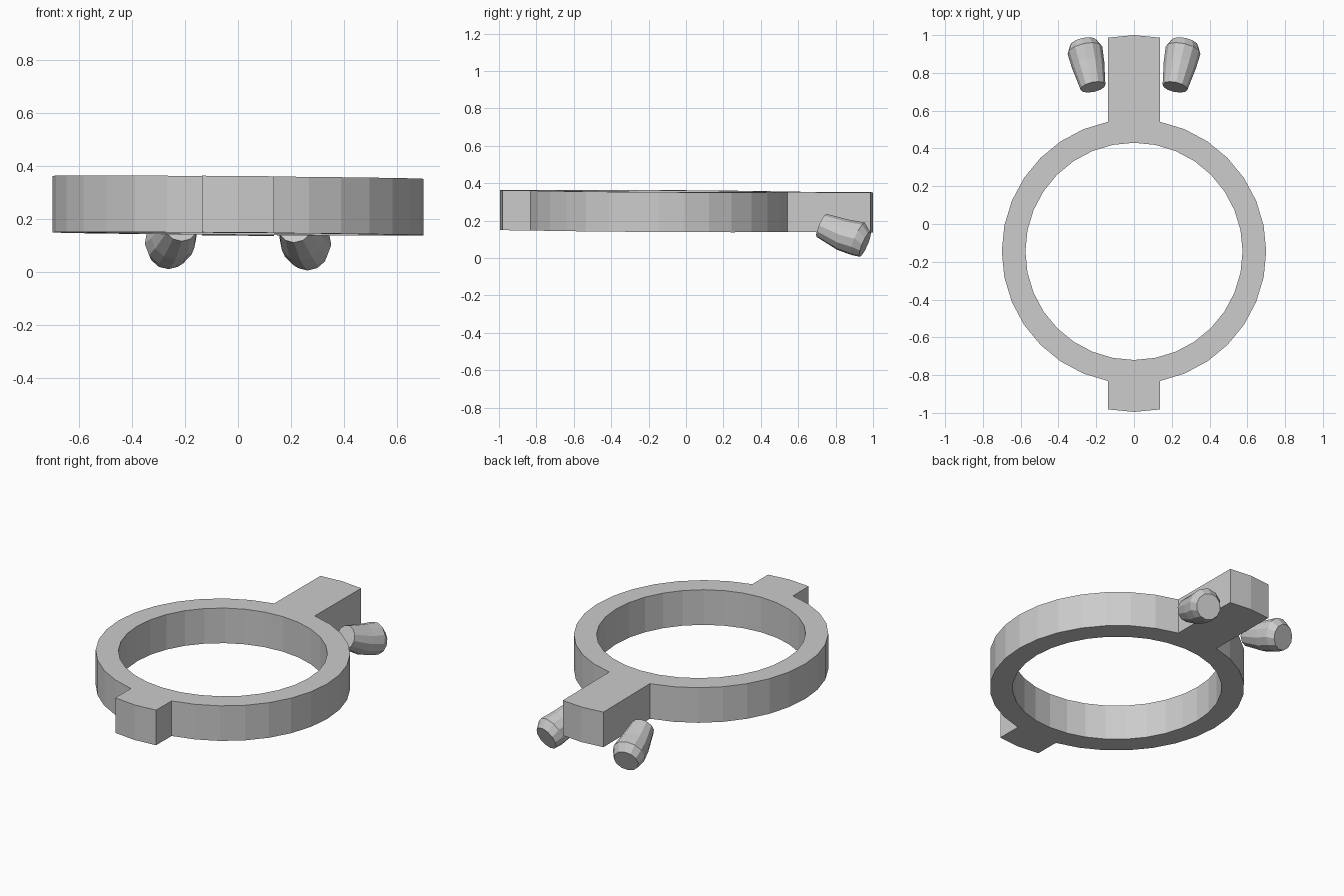
import bpy, bmesh
from math import sin, cos, pi
from mathutils import Vector

if "Cube" in bpy.data.objects:
    bpy.data.objects.remove(bpy.data.objects["Cube"])

N, CY, R_OUT, R_IN = 32, -0.145, 0.70, 0.575


def make_object(name, bm):
    bmesh.ops.recalc_face_normals(bm, faces=bm.faces)
    mesh = bpy.data.meshes.new(name)
    bm.to_mesh(mesh)
    bm.free()
    obj = bpy.data.objects.new(name, mesh)
    bpy.context.collection.objects.link(obj)
    return obj


def lean(x, y):
    # the whole band leans very slightly
    return -0.008 * x - 0.006 * y


# Ring band with a long tab at the back and a short one at the front
bm = bmesh.new()
TOP, BOTTOM = 0.357, 0.144


def pair(x, y):
    return [bm.verts.new((x, y, z + lean(x, y))) for z in (BOTTOM, TOP)]


outer, inner = [], []
for i in range(N):
    a = 2 * pi * i / N
    outer.append(pair(R_OUT * sin(a), CY + R_OUT * cos(a)))
    inner.append(pair(R_IN * sin(a), CY + R_IN * cos(a)))
tab_edges = {N - 1, 0, N // 2 - 1, N // 2}
for i in range(N):
    j = (i + 1) % N
    o, p, q, r = outer[i], outer[j], inner[i], inner[j]
    bm.faces.new((q[0], q[1], r[1], r[0]))
    for k in (0, 1):
        bm.faces.new((o[k], p[k], r[k], q[k]))
    if i not in tab_edges:
        bm.faces.new((o[0], o[1], p[1], p[0]))

# Tabs: the outer wall pushed straight out
for mid, dy in ((0, 0.445), (N // 2, -0.15)):
    base = [outer[(mid + s) % N] for s in (-1, 0, 1)]
    ends = [pair(b[0].co.x, b[0].co.y + dy) for b in base]
    for a in (0, 1):
        for k in (0, 1):
            bm.faces.new((base[a][k], base[a + 1][k], ends[a + 1][k], ends[a][k]))
        bm.faces.new((ends[a][0], ends[a][1], ends[a + 1][1], ends[a + 1][0]))
    for s in (0, 2):
        bm.faces.new((base[s][0], base[s][1], ends[s][1], ends[s][0]))
make_object("ring_band", bm)


# Tapered pegs either side of the long tab
def peg(name, side):
    lift = 0.005 if side < 0 else 0.0
    start = Vector((side * 0.217, 0.725, 0.174 + lift))
    end = Vector((side * 0.268, 0.957, 0.074 + lift))
    axis = (end - start).normalized()
    u = axis.cross(Vector((0, 0, 1))).normalized()
    v = u.cross(axis)
    bm = bmesh.new()
    sides, rings = 12, []
    # fraction along the axis, radius, upward shift
    for t, r, shift in ((0, 0.067, 0), (0.5, 0.087, 0), (0.82, 0.094, 0.012), (1, 0.073, 0)):
        c = start.lerp(end, t) + v * shift
        rings.append([bm.verts.new(c + r * (u * cos(2 * pi * k / sides) + v * sin(2 * pi * k / sides)))
                      for k in range(sides)])
    for a, b in zip(rings, rings[1:]):
        for k in range(sides):
            m = (k + 1) % sides
            bm.faces.new((a[k], a[m], b[m], b[k]))
    bm.faces.new(rings[0])
    bm.faces.new(rings[-1])
    make_object(name, bm)


peg("peg_right", 1)
peg("peg_left", -1)
